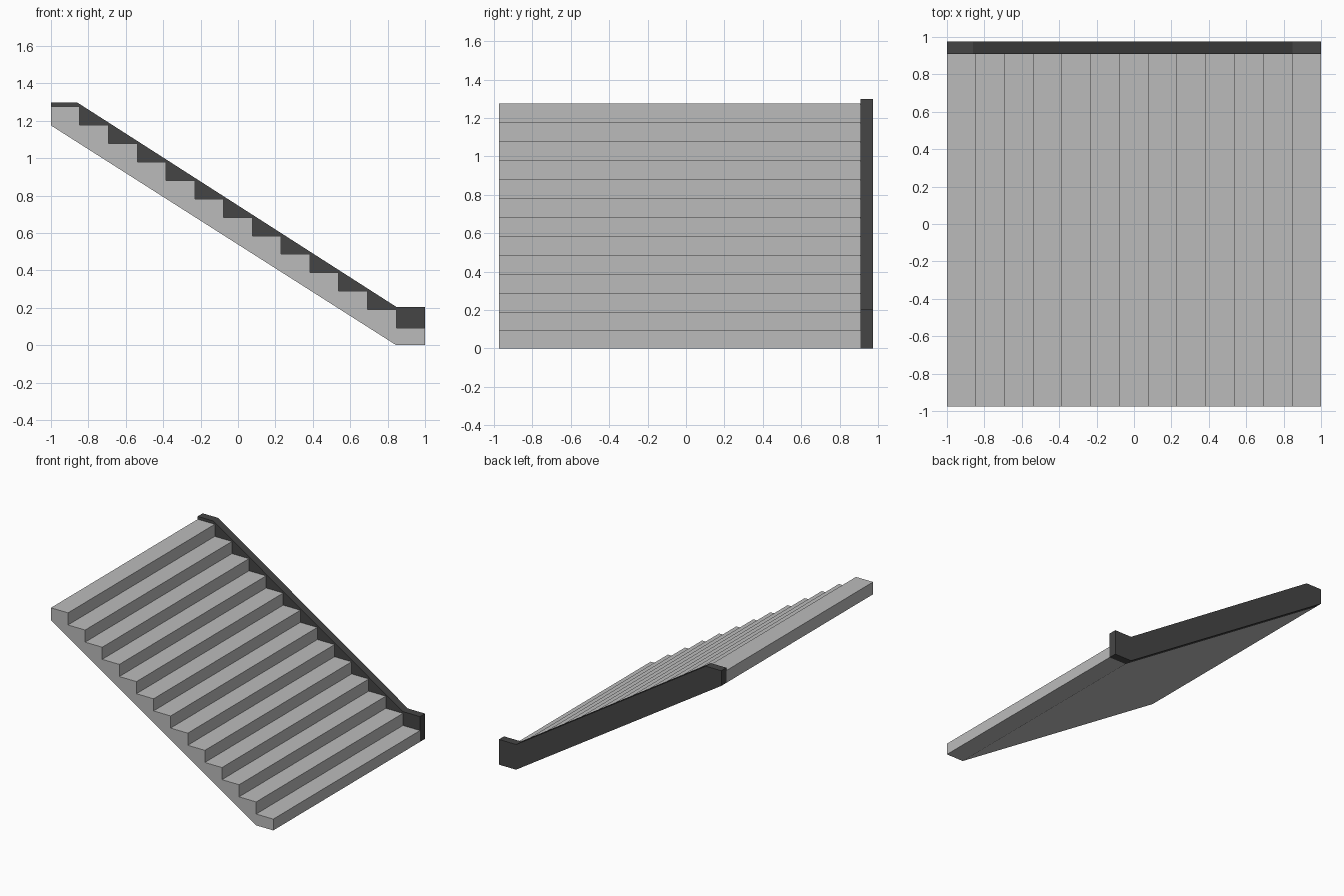
import bpy, bmesh

if "Cube" in bpy.data.objects:
    bpy.data.objects.remove(bpy.data.objects["Cube"])

STEPS = 13
RUN = 2 / STEPS
FIRST, TOP = 0.092, 1.275
RISE = (TOP - FIRST) / (STEPS - 1)


def material(name, v):
    m = bpy.data.materials.new(name)
    m.diffuse_color = (v, v, v, 1)
    m.use_nodes = True
    m.node_tree.nodes["Principled BSDF"].inputs["Base Color"].default_value = m.diffuse_color
    return m


def extrude_profile(name, pts, y0, y1, mat):
    """Extrude a closed x-z profile along y."""
    bm = bmesh.new()
    face = bm.faces.new([bm.verts.new((x, y0, z)) for x, z in pts])
    res = bmesh.ops.extrude_face_region(bm, geom=[face])
    verts = [g for g in res["geom"] if isinstance(g, bmesh.types.BMVert)]
    bmesh.ops.translate(bm, verts=verts, vec=(0, y1 - y0, 0))
    bmesh.ops.recalc_face_normals(bm, faces=bm.faces)
    me = bpy.data.meshes.new(name)
    bm.to_mesh(me)
    bm.free()
    me.materials.append(mat)
    ob = bpy.data.objects.new(name, me)
    bpy.context.collection.objects.link(ob)
    return ob


# Sloped underside shared by both parts
under = [(-1, 1.175), (1 - RUN, 0), (1, 0)]

# Stair flight: sawtooth treads climbing toward -x
teeth = []
for i in range(STEPS):
    z = FIRST + i * RISE
    teeth += [(1 - i * RUN, z), (1 - (i + 1) * RUN, z)]
extrude_profile("stair_flight", under + teeth, -0.975, 0.91,
                material("light grey concrete", 0.5))

# Side wall along the back edge
extrude_profile("side_wall",
                under + [(1, 0.205), (1 - RUN, 0.205), (-0.86, 1.298), (-1, 1.298)],
                0.91, 0.975, material("dark grey trim", 0.06))
